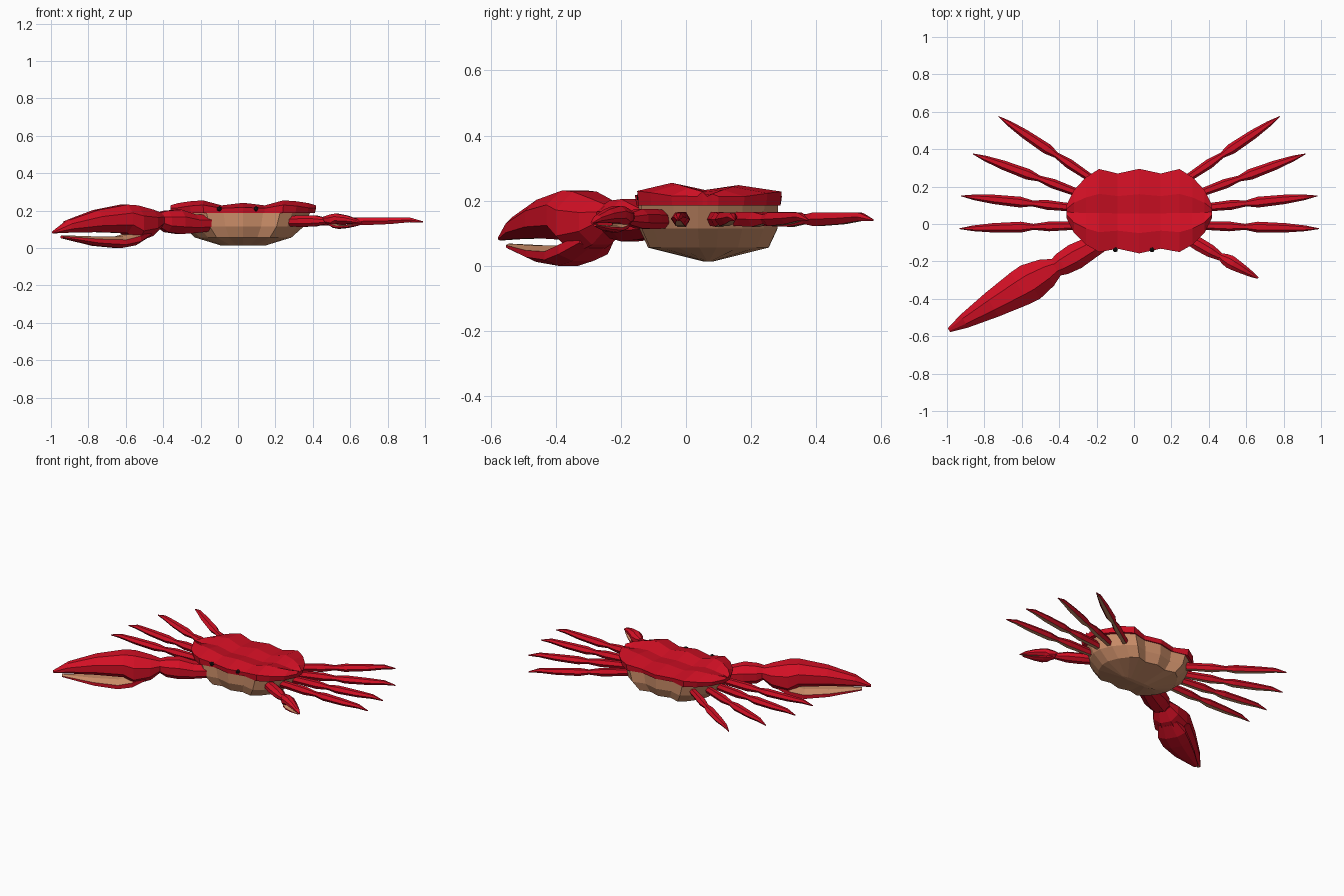
import bpy, bmesh, math
from mathutils import Vector

if "Cube" in bpy.data.objects:
    bpy.data.objects.remove(bpy.data.objects["Cube"])

CX, CY = 0.028, 0.068   # body centre


def material(name, rgb):
    m = bpy.data.materials.new(name)
    m.diffuse_color = (*rgb, 1)
    m.use_nodes = True
    m.node_tree.nodes["Principled BSDF"].inputs["Base Color"].default_value = m.diffuse_color
    return m


RED = material("shell red", (0.65, 0.005, 0.018))
TAN = material("belly tan", (0.60, 0.27, 0.14))
BLACK = material("eye black", (0.012, 0.008, 0.008))


def finish(name, bm, rule=None):
    """Make an object; rule(normal, centre) picks the tan faces."""
    bmesh.ops.recalc_face_normals(bm, faces=bm.faces)
    bm.normal_update()
    for f in bm.faces:
        if rule and rule(f.normal, f.calc_center_median()):
            f.material_index = 1
    me = bpy.data.meshes.new(name)
    bm.to_mesh(me)
    bm.free()
    me.materials.append(RED)
    me.materials.append(TAN)
    ob = bpy.data.objects.new(name, me)
    bpy.context.collection.objects.link(ob)
    return ob


def loft(name, rings, rule=None):
    """Skin a list of closed point rings and cap both ends."""
    bm = bmesh.new()
    vs = [[bm.verts.new(p) for p in r] for r in rings]
    n = len(rings[0])
    for a, b in zip(vs, vs[1:]):
        for i in range(n):
            j = (i + 1) % n
            bm.faces.new((a[i], a[j], b[j], b[i]))
    bm.faces.new(vs[0])
    bm.faces.new(vs[-1])
    return finish(name, bm, rule)


def limb(name, start, direction, sections, sides, rule=None):
    """Tube along a level direction; sections are (distance, z low, z high, half width)."""
    d = Vector((direction[0], direction[1], 0)).normalized()
    side = Vector((-d.y, d.x, 0))
    off = math.pi / 8 if sides == 8 else 0
    k = 1 / math.cos(math.pi / 8) if sides == 8 else 1
    kz = k if sides == 8 else 1 / math.sin(math.pi / 3)
    rings = []
    for s, lo, hi, hw in sections:
        c = Vector((start[0], start[1], (lo + hi) / 2)) + d * s
        rings.append([c + side * hw * k * math.cos(a) + Vector((0, 0, (hi - lo) / 2 * kz * math.sin(a)))
                      for a in (off + i * 2 * math.pi / sides for i in range(sides))])
    return loft(name, rings, rule)


# Body outline: offset from the middle, front y, back y, top z
half = [(0, -0.157, 0.295, 0.242), (0.115, -0.132, 0.27, 0.228), (0.215, -0.15, 0.294, 0.255),
        (0.285, -0.11, 0.25, 0.25), (0.35, -0.045, 0.18, 0.24), (0.39, 0.035, 0.10, 0.228)]
cols = [(-x, a, b, z) for x, a, b, z in reversed(half[1:])] + half

# Upper shell: bumpy grid with a straight rim
bm = bmesh.new()
rows = [(0, -0.025), (0.24, 0), (0.47, -0.022), (0.7, -0.007), (1, -0.027)]
grid = [[bm.verts.new((CX + x, a + (b - a) * t, max(z + dz, 0.213))) for t, dz in rows]
        for x, a, b, z in cols]
for p, q in zip(grid, grid[1:]):
    for i in range(len(rows) - 1):
        bm.faces.new((p[i], q[i], q[i + 1], p[i + 1]))
rim = [e for e in bm.edges if e.is_boundary]
ext = bmesh.ops.extrude_edge_only(bm, edges=rim)["geom"]
for v in (g for g in ext if isinstance(g, bmesh.types.BMVert)):
    v.co = (CX + (v.co.x - CX) * 0.98, CY + (v.co.y - CY) * 0.98, 0.186)
bmesh.ops.contextual_create(bm, geom=[g for g in ext if isinstance(g, bmesh.types.BMEdge)])
finish("upper_shell", bm)

# Belly: shrinking copies of the outline
outline = [(x, a) for x, a, b, z in cols] + [(x, b) for x, a, b, z in reversed(cols)]
loft("belly", [[(CX + x * sx, CY + (y - CY) * sy, z) for x, y in outline]
               for z, sx, sy in ((0.2, 0.93, 0.95), (0.115, 0.83, 0.94),
                                 (0.056, 0.66, 0.82), (0.013, 0.30, 0.06))],
     lambda n, c: True)

# Walking legs, four a side, tan underneath
legs = [((0.31, 0.26), (0.78, 0.575)), ((0.38, 0.175), (0.917, 0.375)),
        ((0.405, 0.09), (0.98, 0.15)), ((0.39, -0.01), (0.99, -0.025))]
shape = [(-0.14, 0.122, 0.164, 0.02), (0, 0.122, 0.165, 0.022), (0.2, 0.12, 0.166, 0.026),
         (0.34, 0.129, 0.157, 0.016), (0.45, 0.122, 0.164, 0.029), (0.7, 0.128, 0.164, 0.025),
         (0.88, 0.138, 0.163, 0.015), (1, 0.137, 0.143, 0.002)]
for i, (p, q) in enumerate(legs):
    for label, m in (("right", 1), ("left", -1)):
        start = (CX + m * (p[0] - CX), p[1])
        d = (m * (q[0] - p[0]), q[1] - p[1])
        length = math.hypot(*d)
        limb(f"{label}_leg_{i + 1}", start, d, [(t * length, lo, hi, w) for t, lo, hi, w in shape],
             6, lambda n, c: n.z < -0.75)


def claw(label, start, end, size, zc):
    """Palm with upper finger, plus a separate lower finger; tan mouth faces."""
    d = (end[0] - start[0], end[1] - start[1])

    def fit(secs):
        return [(s * size, zc + (lo - 0.115) * size, zc + (hi - 0.115) * size, w * size)
                for s, lo, hi, w in secs]

    def past(c, s):
        return (Vector((c.x, c.y)) - Vector(start)).length > s * size

    upper = [(-0.02, 0.12, 0.185, 0.045), (0.05, 0.065, 0.205, 0.08), (0.15, 0.035, 0.228, 0.103),
             (0.215, 0.08, 0.232, 0.098), (0.39, 0.085, 0.203, 0.072), (0.56, 0.082, 0.15, 0.04),
             (0.655, 0.078, 0.09, 0.012)]
    lower = [(0.08, 0.055, 0.11, 0.06), (0.16, 0.015, 0.085, 0.088), (0.25, 0.0, 0.062, 0.085),
             (0.40, 0.012, 0.062, 0.062), (0.60, 0.052, 0.068, 0.016)]
    limb(label + "_claw_upper", start, d, fit(upper), 8, lambda n, c: n.z < -0.85 and past(c, 0.22))
    limb(label + "_claw_lower", start, d, fit(lower), 8, lambda n, c: n.z > 0.85 and past(c, 0.18))


# Large left claw and its arm
claw("large", (-0.425, -0.235), (-0.985, -0.565), 1.0, 0.115)
limb("large_arm", (-0.15, -0.08), (-0.29, -0.165),
     [(0, 0.09, 0.175, 0.05), (0.10, 0.08, 0.18, 0.06), (0.19, 0.075, 0.205, 0.07),
      (0.27, 0.085, 0.2, 0.062), (0.33, 0.12, 0.185, 0.042)], 8)

# Small right claw and its arm
claw("small", (0.465, -0.175), (0.662, -0.288), 0.35, 0.143)
limb("small_arm", (0.28, -0.07), (0.19, -0.11),
     [(0, 0.115, 0.17, 0.03), (0.07, 0.113, 0.175, 0.036), (0.15, 0.115, 0.175, 0.034),
      (0.225, 0.128, 0.16, 0.018)], 8)

# Eyes on the front rim
for label, m in (("right", 1), ("left", -1)):
    bpy.ops.mesh.primitive_ico_sphere_add(subdivisions=1, radius=0.015,
                                          location=(CX + m * 0.098 - 0.03, -0.138, 0.21))
    eye = bpy.context.object
    eye.name = label + "_eye"
    eye.data.materials.append(BLACK)
